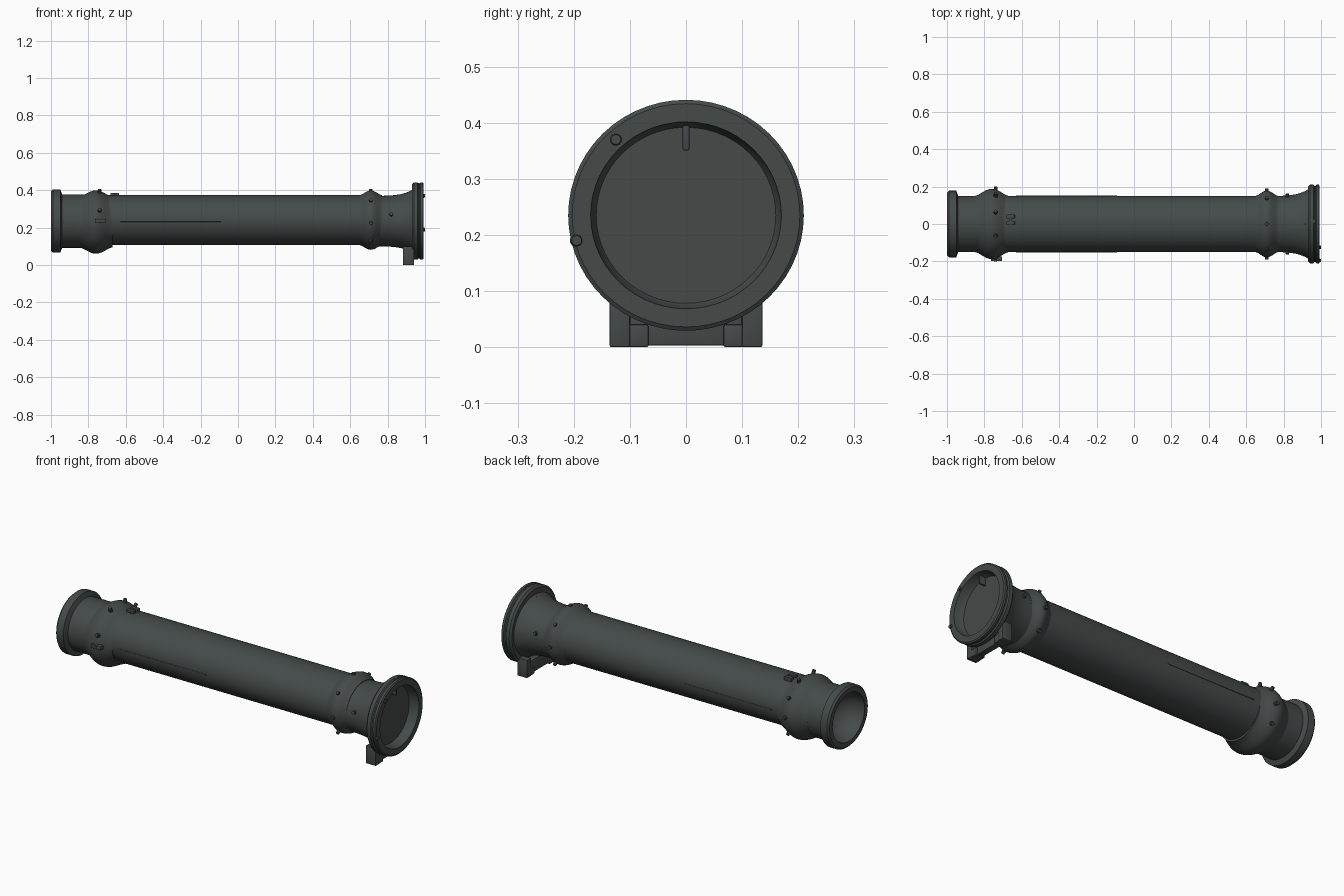
import bpy, bmesh, math
from mathutils import Vector, Matrix

cube = bpy.data.objects.get("Cube")
if cube:
    bpy.data.objects.remove(cube, do_unlink=True)

metal = bpy.data.materials.new("dark grey green metal")
metal.use_nodes = True
colour = (0.058, 0.07, 0.068, 1)
metal.diffuse_color = colour
metal.node_tree.nodes["Principled BSDF"].inputs["Base Color"].default_value = colour


def finish(name, bm):
    bmesh.ops.recalc_face_normals(bm, faces=bm.faces)
    mesh = bpy.data.meshes.new(name)
    bm.to_mesh(mesh)
    bm.free()
    mesh.materials.append(metal)
    obj = bpy.data.objects.new(name, mesh)
    bpy.context.collection.objects.link(obj)
    bpy.ops.object.select_all(action='DESELECT')
    obj.select_set(True)
    bpy.context.view_layer.objects.active = obj
    bpy.ops.object.shade_smooth_by_angle(angle=math.radians(35))


def lathe(name, profile, oval, axis_height, sides=56):
    """Sweep (x, radius) points round the long axis; oval flattens the height."""
    bm = bmesh.new()
    rings = []
    for x, radius in profile:
        angles = [math.tau * i / sides for i in range(sides)]
        rings.append([bm.verts.new((x, radius * math.cos(a), axis_height + oval * radius * math.sin(a)))
                      for a in angles])
    for near, far in zip(rings, rings[1:]):
        for i in range(sides):
            bm.faces.new((near[i - 1], near[i], far[i], far[i - 1]))
    bm.faces.new(rings[0])
    bm.faces.new(rings[-1])
    finish(name, bm)


def dish(mouth, depth, radius, steps=8):
    """Rounded hollow, from its floor out to the mouth."""
    angles = [math.pi / 2 * (i + 0.5) / (steps + 0.5) for i in range(steps + 1)]
    return [(mouth + depth * math.cos(a), radius * math.sin(a)) for a in angles]


def swell(start, end, base, peak, steps=12):
    """Smooth raised band."""
    return [(start + (end - start) * i / steps,
             base + (peak - base) * math.sin(math.pi * i / steps) ** 1.5) for i in range(steps + 1)]


def flare(start, end, base, tip, steps=10):
    """Bell that opens toward its end."""
    return [(start + (end - start) * i / steps,
             base + (tip - base) * (i / steps) ** 4) for i in range(steps + 1)]


def block(name, centre, size, bevel=0.003):
    bm = bmesh.new()
    bmesh.ops.create_cube(bm, size=1, matrix=Matrix.Translation(centre) @ Matrix.Diagonal((*size, 1)))
    bmesh.ops.bevel(bm, geom=bm.edges[:], offset=bevel, segments=2, affect='EDGES', profile=0.5)
    finish(name, bm)


def stud(name, centre, direction, radius=0.012, depth=0.03):
    bm = bmesh.new()
    turn = Vector(direction).to_track_quat('Z', 'Y').to_matrix().to_4x4()
    bmesh.ops.create_cone(bm, cap_ends=True, segments=10, radius1=radius, radius2=radius * 0.75,
                          depth=depth, matrix=Matrix.Translation(centre) @ turn)
    finish(name, bm)


def studs_around(name, x, radius, degrees):
    for number, degree in enumerate(degrees, start=1):
        y, z = math.cos(math.radians(degree)), math.sin(math.radians(degree))
        stud(f"{name}_{number}", (x, radius * y, axis + oval * radius * z), (0, y, z))


axis = 0.235
oval = 0.89
pipe = 0.15

# Long barrel
lathe("barrel", [(-0.7, pipe), (0.2, pipe), (0.7, pipe)], oval, axis + 0.005)

# Rear end: hollow mouth, heavy rim and neck
rim = 0.178
lathe("rear_rim_and_neck",
      dish(-1, 0.14, 0.14) + [(-1, rim - 0.01), (-0.99, rim), (-0.95, rim),
                              (-0.94, pipe), (-0.7, pipe)], 0.95, axis)

# Swollen collars at both ends of the barrel
lathe("rear_collar", swell(-0.85, -0.67, pipe, 0.188), 0.9, axis - 0.005)
lathe("front_collar", swell(0.65, 0.77, pipe, 0.178), oval, axis + 0.005)

# Front end: flared neck, grooved ring and recessed mouth
lathe("front_neck", flare(0.7, 0.94, pipe, 0.19), 0.9, axis)
ring = 0.21
groove = ring - 0.007
face_x = 0.993
lathe("front_ring",
      [(0.93, ring - 0.01), (0.94, ring), (0.96, ring), (0.965, groove), (0.97, groove),
       (0.975, ring), (face_x - 0.005, ring), (face_x, groove),
       (face_x, 0.17), (0.94, 0.16), (0.93, 0.15)] + dish(0.92, -0.1, 0.125)[::-1], 0.98, axis)

# Mounting feet with a shallow saddle between them
for side, label in ((-1, "right"), (1, "left")):
    block(f"foot_{label}", (0.912, side * 0.118, 0.05), (0.06, 0.036, 0.1))
    block(f"foot_pad_{label}", (0.912, side * 0.085, 0.02), (0.055, 0.036, 0.04))
block("foot_saddle", (0.912, 0, 0.038), (0.035, 0.2, 0.07))

# Guide tab in the mouth and key on top of the ring
block("mouth_tab", (0.945, 0, 0.373), (0.06, 0.012, 0.045))
block("ring_key", (0.955, 0.015, 0.435), (0.03, 0.022, 0.01))

# Bolts on the ring face
stud("ring_bolt_upper", (face_x, -0.125, 0.37), (1, 0, 0), depth=0.014)
stud("ring_bolt_side", (face_x, -0.195, 0.19), (1, 0, 0), depth=0.014)

# Studs around the collars and front neck
studs_around("rear_collar_stud", -0.74, 0.186, (0, 35, 70, 110, 160, 180, 325))
studs_around("front_collar_stud", 0.71, 0.175, (0, 42, 90, 138, 184, 222, 318))
studs_around("front_neck_stud", 0.82, 0.152, (15, 165))

# Latch and clip beside the rear collar
for y, label in ((0.005, "inner"), (0.04, "outer")):
    block(f"latch_lug_{label}", (-0.66, y, 0.373), (0.045, 0.022, 0.026))
block("latch_pin", (-0.66, 0.022, 0.376), (0.012, 0.06, 0.012))
block("rear_side_clip", (-0.735, -0.186, axis), (0.06, 0.024, 0.022))

# Fine raised seams along both sides of the barrel
for side, label in ((-1, "front"), (1, "back")):
    block(f"seam_{label}", (-0.36, side * pipe, axis), (0.54, 0.004, 0.007), 0.001)
